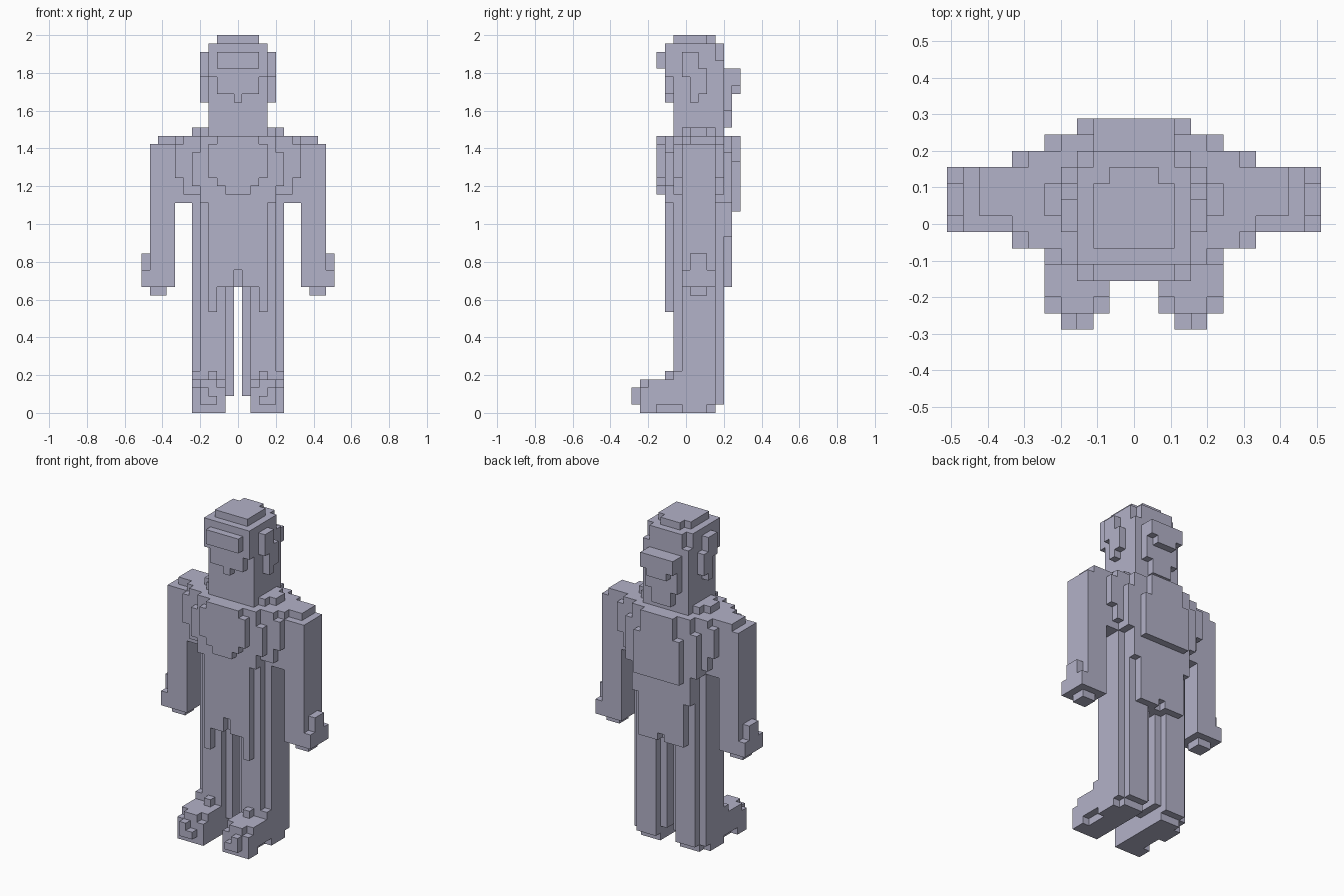
import bpy, bmesh, math
from mathutils import Vector

if "Cube" in bpy.data.objects:
    bpy.data.objects.remove(bpy.data.objects["Cube"])

V = 2 / 45  # edge length of one cube
clay = bpy.data.materials.new("lavender_grey")
clay.diffuse_color = (0.45, 0.445, 0.58, 1)
clay.use_nodes = True
clay.node_tree.nodes["Principled BSDF"].inputs["Base Color"].default_value = clay.diffuse_color

parts = {}


def part(name, *boxes):
    """Fill mirrored boxes of cubes: |x| lo..hi, y lo..hi, z from..to."""
    cells = parts.setdefault(name, set())
    for x0, x1, y0, y1, z0, z1 in boxes:
        for x in range(x0, x1 + 1):
            for y in range(y0, y1 + 1):
                for z in range(z0, z1):
                    cells.update({(x, y, z), (-x, y, z)})


# Head: skull, crown and neck
part("head",
     (0, 3, -1, 3, 34, 44), (0, 2, 4, 4, 42, 44), (0, 3, 4, 4, 34, 42),
     (0, 2, -1, 2, 44, 45), (0, 1, 3, 3, 44, 45))
part("face", (0, 3, -2, -2, 40, 44), (0, 2, -2, -2, 38, 40), (0, 0, -2, -2, 37, 38))
part("brow", (0, 2, -3, -3, 41, 43))
part("ears", (4, 4, 0, 0, 40, 43), (4, 4, 1, 1, 37, 43), (4, 4, 2, 2, 38, 41))
part("back_of_head",
     (0, 2, 5, 5, 36, 41), (0, 1, 5, 5, 34, 36),
     (0, 2, 6, 6, 39, 41), (0, 1, 6, 6, 38, 39))

# Torso with layered front and back
part("torso",
     (0, 5, 0, 3, 15, 33), (0, 4, -1, 4, 15, 33),
     (0, 5, 1, 2, 33, 34), (0, 4, 0, 3, 33, 34), (0, 3, -1, 4, 33, 34))
part("front_layer",
     (0, 4, -2, -2, 31, 33), (0, 5, -2, -1, 27, 31), (0, 4, -2, -2, 25, 27),
     (0, 3, -2, -2, 17, 25), (1, 3, -2, -2, 15, 17), (3, 3, -2, -2, 12, 15))
part("chest_plate",
     (0, 2, -3, -3, 32, 33), (0, 3, -3, -3, 28, 32),
     (0, 2, -3, -3, 27, 28), (0, 1, -3, -3, 26, 27))
part("back_layer",
     (0, 4, 5, 5, 31, 33), (0, 5, 4, 5, 25, 31), (0, 4, 5, 5, 21, 25),
     (0, 3, 5, 5, 16, 21), (1, 3, 5, 5, 15, 16))
part("back_plate", (0, 2, 6, 6, 30, 33), (0, 3, 6, 6, 24, 30))

# Shoulders and arms
part("shoulders",
     (5, 7, 0, 3, 25, 33), (5, 7, -1, 4, 28, 32), (5, 6, -1, 4, 32, 33),
     (5, 6, -1, 4, 26, 28))
part("arms",
     (8, 9, 1, 3, 32, 33), (8, 10, 0, 3, 19, 32),
     (8, 8, 0, 3, 22, 32), (8, 8, 1, 2, 19, 22))
part("hands",
     (8, 10, 0, 3, 15, 19), (11, 11, 1, 2, 17, 19), (11, 11, 0, 3, 15, 17),
     (9, 10, 1, 2, 14, 15))

# Legs and feet
part("legs",
     (1, 5, 0, 3, 2, 15), (2, 4, -1, 4, 1, 15))
part("feet",
     (2, 5, -4, 3, 1, 3), (2, 4, -5, 3, 0, 1), (5, 5, -5, -4, 0, 1),
     (5, 5, 0, 2, 0, 1), (2, 5, -5, -5, 1, 3), (2, 5, -4, -1, 3, 4),
     (3, 4, -5, -5, 3, 4), (2, 5, -1, -1, 4, 5), (3, 3, -2, -2, 4, 5))
part("toe_tips", (4, 4, -6, -6, 1, 3), (3, 3, -6, -6, 1, 2))

filled = set().union(*parts.values())
used = set()
DIRS = [(1, 0, 0), (-1, 0, 0), (0, 1, 0), (0, -1, 0), (0, 0, 1), (0, 0, -1)]


def skin(name, cells):
    """Make one object from the exposed sides of a part's cubes."""
    bm = bmesh.new()
    verts = {}

    def vert(p):
        key = tuple(round(2 * c) for c in p)
        if key not in verts:
            verts[key] = bm.verts.new(p * V)
        return verts[key]

    for cell in sorted(cells):
        centre = Vector(cell) + Vector((0, 0, 0.5))
        for d in DIRS:
            if tuple(a + b for a, b in zip(cell, d)) in filled:
                continue
            n = Vector(d)
            u = Vector((d[1], d[2], d[0]))
            w = n.cross(u)
            mid = centre + n / 2
            bm.faces.new([vert(mid + (u * a + w * b) / 2)
                          for a, b in ((-1, -1), (1, -1), (1, 1), (-1, 1))])
    # Merge neighbouring coplanar squares into larger flat faces
    bmesh.ops.dissolve_limit(bm, angle_limit=math.radians(1),
                             verts=bm.verts[:], edges=bm.edges[:])
    mesh = bpy.data.meshes.new(name)
    bm.to_mesh(mesh)
    bm.free()
    mesh.materials.append(clay)
    bpy.context.collection.objects.link(bpy.data.objects.new(name, mesh))


for name, cells in parts.items():
    skin(name, cells - used)
    used |= cells
